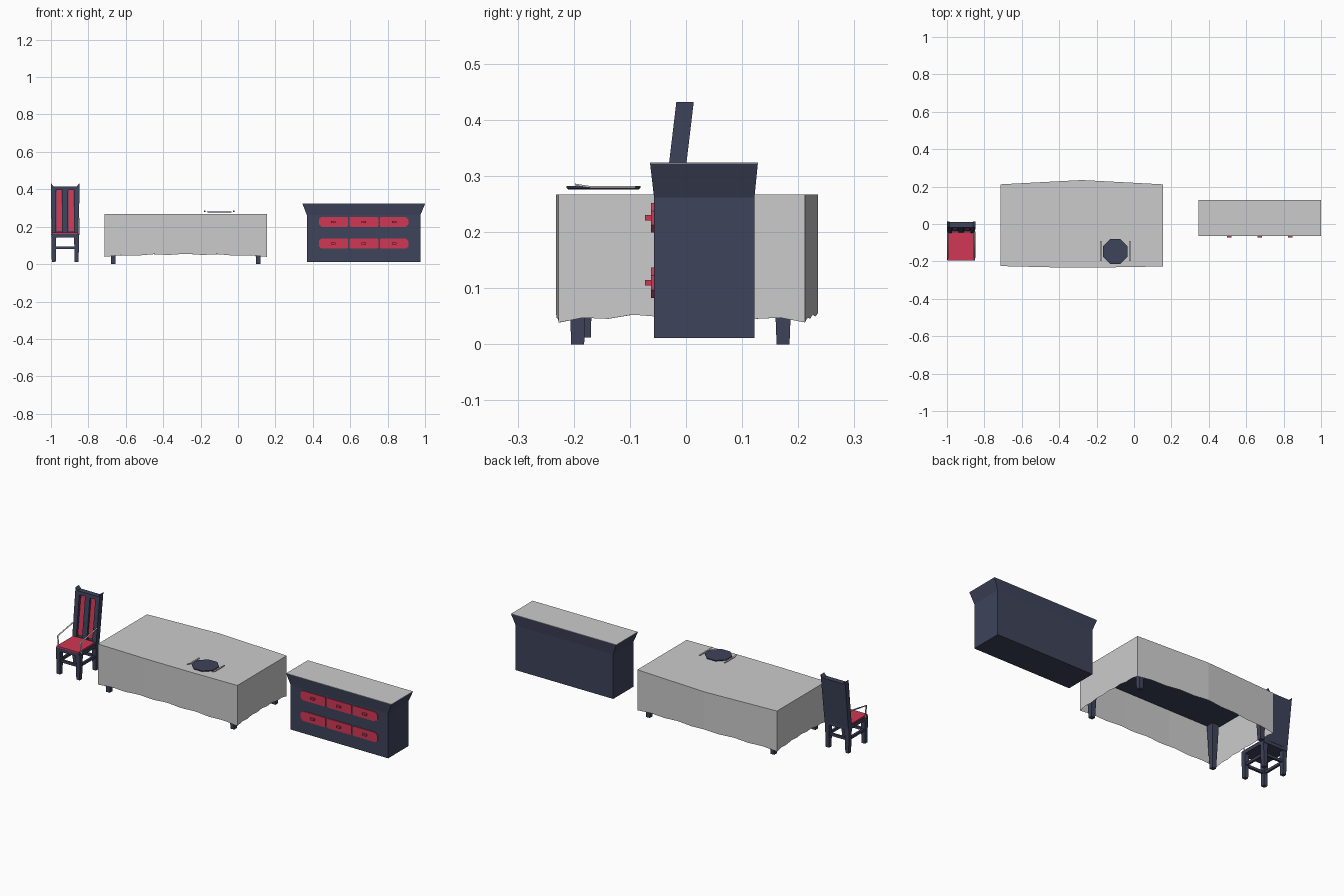
import bpy, bmesh, math

if "Cube" in bpy.data.objects:
    bpy.data.objects.remove(bpy.data.objects["Cube"])


def material(name, rgb):
    m = bpy.data.materials.new(name)
    m.diffuse_color = (*rgb, 1)
    m.use_nodes = True
    m.node_tree.nodes["Principled BSDF"].inputs["Base Color"].default_value = m.diffuse_color
    return m


navy = material("navy wood", (0.048, 0.056, 0.102))
red = material("crimson", (0.63, 0.04, 0.09))
grey = material("light grey", (0.60, 0.60, 0.60))


def make(name, verts, faces, mat):
    me = bpy.data.meshes.new(name)
    me.from_pydata(verts, [], faces)
    bm = bmesh.new()
    bm.from_mesh(me)
    bmesh.ops.recalc_face_normals(bm, faces=bm.faces)
    bm.to_mesh(me)
    bm.free()
    me.materials.append(mat)
    ob = bpy.data.objects.new(name, me)
    bpy.context.collection.objects.link(ob)
    return ob


def loft(name, rings, mat):
    """Closed solid through matching rings of points."""
    n = len(rings[0])
    verts = [p for r in rings for p in r]
    faces = [tuple(range(n)), tuple(range(len(verts) - n, len(verts)))]
    for k in range(len(rings) - 1):
        for i in range(n):
            j = (i + 1) % n
            faces.append((k * n + i, k * n + j, (k + 1) * n + j, (k + 1) * n + i))
    return make(name, verts, faces, mat)


def rect(x0, x1, y0, y1, z):
    return [(x0, y0, z), (x1, y0, z), (x1, y1, z), (x0, y1, z)]


def box(name, x0, x1, y0, y1, z0, z1, mat):
    return loft(name, [rect(x0, x1, y0, y1, z0), rect(x0, x1, y0, y1, z1)], mat)


def leg(name, x, y, z0, z1, half0, half1, mat):
    return loft(name, [rect(x - h, x + h, y - h, y + h, z)
                       for z, h in ((z0, half0), (z1, half1))], mat)


def plate_xz(name, pts, y0, y1, mat):
    return loft(name, [[(x, y, z) for x, z in pts] for y in (y0, y1)], mat)


def rod(name, pts, r, mat):
    cu = bpy.data.curves.new(name, 'CURVE')
    cu.dimensions = '3D'
    cu.bevel_depth = r
    cu.bevel_resolution = 0
    cu.use_fill_caps = True
    sp = cu.splines.new('POLY')
    sp.points.add(len(pts) - 1)
    for p, c in zip(sp.points, pts):
        p.co = (*c, 1)
    cu.materials.append(mat)
    ob = bpy.data.objects.new(name, cu)
    bpy.context.collection.objects.link(ob)


# Table: cloth shell with bowed long sides and a wavy hem
corners = [(-0.715, -0.225), (-0.42, -0.232), (-0.14, -0.232), (0.155, -0.227),
           (0.155, 0.212), (-0.28, 0.235), (-0.715, 0.212)]
top, hem, STEPS = [], [], 10
for i, (ax, ay) in enumerate(corners):
    bx, by = corners[(i + 1) % len(corners)]
    for s in range(STEPS):
        t = s / STEPS
        x, y = ax + (bx - ax) * t, ay + (by - ay) * t
        u = (x + 0.715) / 0.87 if abs(bx - ax) > 0.01 else (y + 0.227) / 0.44
        # hem hangs lowest at the corners
        z = 0.039 + 0.011 * math.sin(math.pi * u) + 0.005 * math.sin(5 * math.pi * u) ** 2
        top.append((x, y, 0.267))
        hem.append((x, y, z))
n = len(top)
make("tablecloth", top + hem,
     [tuple(range(n))] + [(i, (i + 1) % n, n + (i + 1) % n, n + i) for i in range(n)], grey)
box("tabletop", -0.70, 0.14, -0.215, 0.20, 0.243, 0.262, navy)
for x in (-0.667, 0.108):
    for y in (-0.193, 0.173):
        leg("table_leg", x, y, 0, 0.245, 0.0115, 0.021, navy)

# Place setting
R = 0.066 / math.cos(math.pi / 8)
loft("dinner_plate", [[(-0.1 + r * math.cos((k + .5) * math.pi / 4),
                        -0.147 + r * math.sin((k + .5) * math.pi / 4), z) for k in range(8)]
                      for r, z in ((R * 0.95, 0.276), (R, 0.279), (R, 0.2825))], navy)
for name, x in (("fork", -0.178), ("knife", -0.022)):
    prof = [(-0.198, 0.2865), (-0.17, 0.282), (-0.09, 0.282),
            (-0.09, 0.279), (-0.17, 0.279), (-0.198, 0.283)]
    loft(name, [[(x + d, y, z) for y, z in prof] for d in (-0.004, 0.004)], grey)

# Sideboard: body, flared cornice, pale top
box("sideboard_body", 0.368, 0.975, -0.057, 0.122, 0.011, 0.262, navy)
loft("sideboard_cornice", [rect(0.368, 0.975, -0.057, 0.122, 0.262),
                           rect(0.345, 1.0, -0.064, 0.128, 0.322)], navy)
box("sideboard_top", 0.345, 1.0, -0.064, 0.128, 0.322, 0.324, grey)

# Drawers with clipped outer corners, and knobs
for z0, z1 in ((0.199, 0.252), (0.083, 0.137)):
    zm = (z0 + z1) / 2
    for k, (x0, x1) in enumerate(((0.432, 0.588), (0.596, 0.750), (0.758, 0.912))):
        cl = 0.014 if k == 0 else 0.005
        cr = 0.014 if k == 2 else 0.005
        pts = [(x0 + cl, z0), (x1 - cr, z0), (x1, z0 + cr), (x1, z1 - cr),
               (x1 - cr, z1), (x0 + cl, z1), (x0, z1 - cl), (x0, z0 + cl)]
        plate_xz("drawer_front", pts, -0.062, -0.056, red)
        xm = (x0 + x1) / 2
        box("drawer_knob", xm - 0.012, xm + 0.012, -0.073, -0.062, zm - 0.005, zm + 0.005, red)

# Chair: legs, stretchers, apron and seat
CX = -0.924
for s in (-1, 1):
    for y in (-0.18, -0.036):
        leg("chair_leg", CX + s * 0.061, y, 0.012, 0.15, 0.0105, 0.0135, navy)
    x = CX + s * 0.061
    box("side_stretcher", x - 0.006, x + 0.006, -0.18, -0.036, 0.08, 0.094, navy)
for y in (-0.18, -0.036):
    box("cross_stretcher", CX - 0.061, CX + 0.061, y - 0.006, y + 0.006, 0.08, 0.094, navy)
box("seat_frame", CX - 0.073, CX + 0.073, -0.194, -0.02, 0.143, 0.162, navy)
box("seat_cushion", CX - 0.07, CX + 0.066, -0.194, -0.045, 0.162, 0.17, red)


# Chair back: leaning parts, depth measured from the front plane
def lean(name, pts, d0, d1, mat):
    def y(z, d):
        return -0.049 + (z - 0.165) * 0.119 + d
    loft(name, [[(CX + x, y(z, d), z) for x, z in pts] for d in (d0, d1)], mat)


def bar(x0, x1, z0, z1):
    return [(x0, z0), (x1, z0), (x1, z1), (x0, z1)]


lean("back_panel", bar(-0.06, 0.06, 0.16, 0.412), 0.016, 0.031, navy)
lean("back_top_rail", bar(-0.06, 0.06, 0.397, 0.416), 0.0, 0.031, navy)
lean("back_center_slat", bar(-0.015, 0.015, 0.165, 0.40), 0.002, 0.02, navy)
for s in (-1, 1):
    lean("back_post", [(s * 0.05, 0.15), (s * 0.074, 0.15), (s * 0.076, 0.432),
                       (s * 0.062, 0.416), (s * 0.05, 0.416)], 0.0, 0.031, navy)
    lean("back_red_slat", [(s * 0.017, 0.178), (s * 0.047, 0.178),
                           (s * 0.045, 0.396), (s * 0.019, 0.396)], 0.009, 0.017, red)
    # Arm rest: upright from the seat, then back to the post
    x = CX + s * 0.071
    rod("arm_rest", [(x, -0.175, 0.155), (x, -0.182, 0.222), (x, -0.04, 0.246)], 0.0045, grey)
